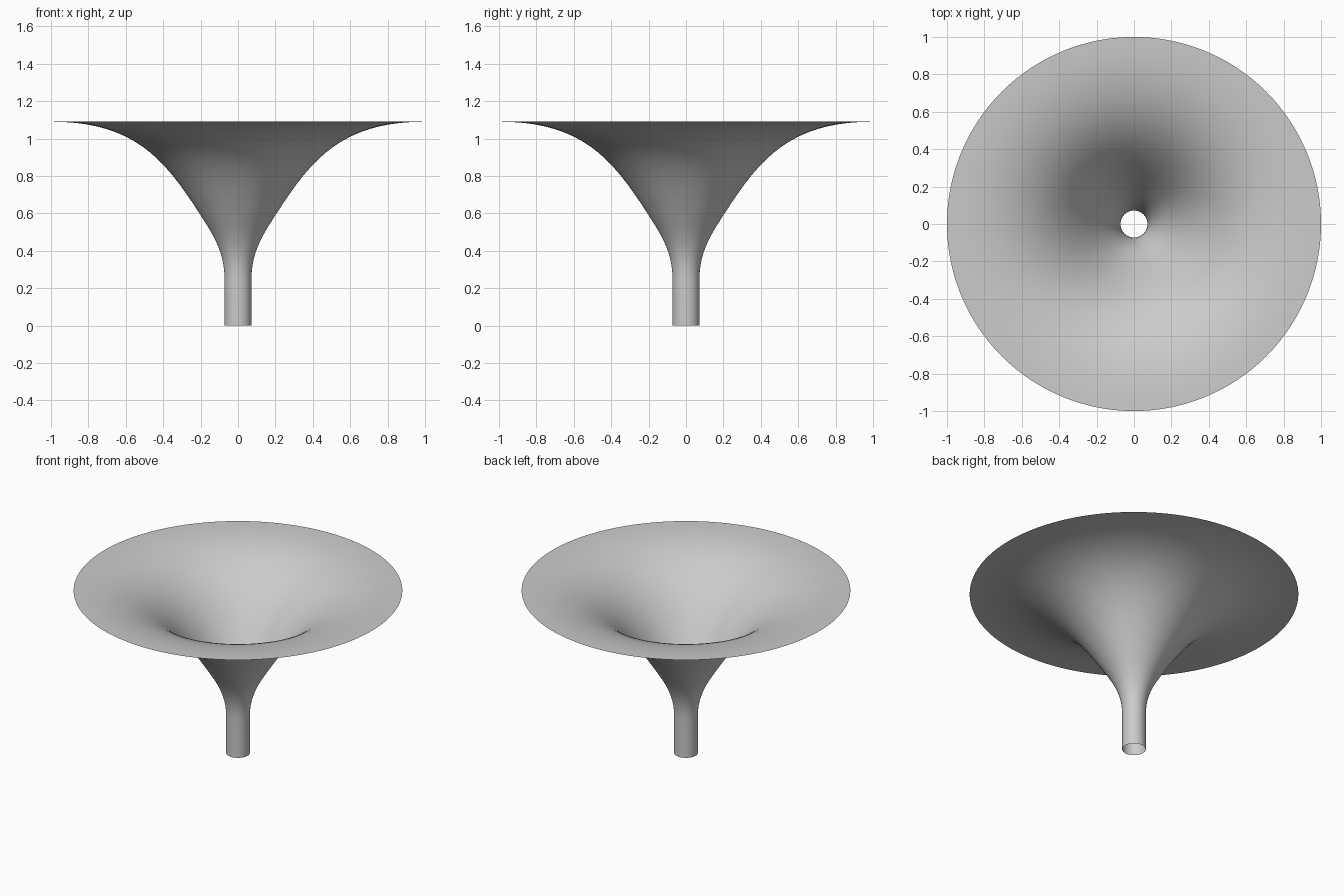
import bpy
import bmesh
import math
from mathutils import Vector
from mathutils.geometry import interpolate_bezier

# Remove the default cube
cube = bpy.data.objects.get("Cube")
if cube:
    bpy.data.objects.remove(cube, do_unlink=True)

# Plain grey material
grey = bpy.data.materials.new("plain_grey")
grey.use_nodes = True
colour = (0.6, 0.6, 0.6, 1)
grey.diffuse_color = colour
grey.node_tree.nodes["Principled BSDF"].inputs["Base Color"].default_value = colour


def bezier(points, count):
    """Sample one curve segment given as (radius, height) points."""
    start, handle_a, handle_b, end = [Vector((r, 0, z)) for r, z in points]
    return interpolate_bezier(start, handle_a, handle_b, end, count)


# Profile: straight stem, tightening throat, wide flaring bell
stem = [Vector((0.072, 0, 0))]
throat = bezier([(0.072, 0.25), (0.072, 0.40), (0.14, 0.495), (0.2, 0.59)], 13)
bell = bezier([(0.2, 0.59), (0.39, 0.885), (0.55, 1.09), (1.0, 1.09)], 25)
profile = stem + throat + bell[1:]

# Spin the profile into an open, single-walled horn
bm = bmesh.new()
verts = [bm.verts.new(p) for p in profile]
edges = [bm.edges.new(pair) for pair in zip(verts, verts[1:])]
bmesh.ops.spin(bm, geom=verts + edges, cent=(0, 0, 0), axis=(0, 0, 1),
               angle=math.tau, steps=128, use_merge=True)
bmesh.ops.remove_doubles(bm, verts=bm.verts, dist=0.0001)
bmesh.ops.recalc_face_normals(bm, faces=bm.faces)
for face in bm.faces:
    face.smooth = True

mesh = bpy.data.meshes.new("horn")
bm.to_mesh(mesh)
bm.free()
mesh.materials.append(grey)
horn = bpy.data.objects.new("horn", mesh)
bpy.context.collection.objects.link(horn)
